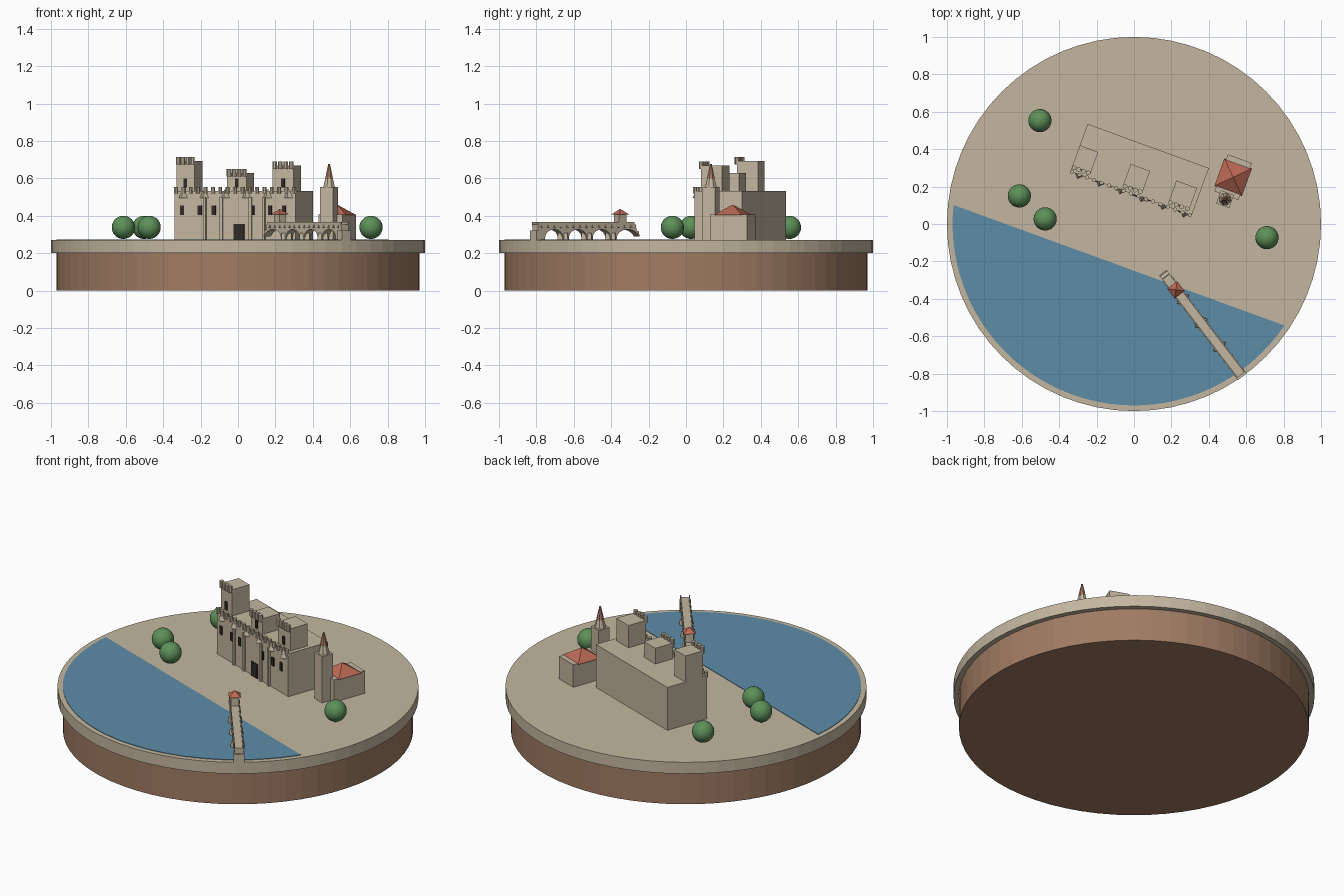
import bpy, bmesh, math
from mathutils import Matrix, Vector

old = bpy.data.objects.get("Cube")
if old:
    bpy.data.objects.remove(old, do_unlink=True)


def material(name, rgb):
    m = bpy.data.materials.new(name)
    m.use_nodes = True
    m.diffuse_color = (*rgb, 1)
    m.node_tree.nodes["Principled BSDF"].inputs["Base Color"].default_value = (*rgb, 1)
    return m


STONE = material("sandstone", (0.55, 0.47, 0.35))
EARTH = material("brown earth", (0.35, 0.20, 0.125))
WATER = material("river blue", (0.11, 0.265, 0.39))
ROOF = material("red tile", (0.50, 0.14, 0.09))
SPIRE = material("spire brown", (0.38, 0.20, 0.13))
LEAF = material("leaf green", (0.11, 0.28, 0.10))
DARK = material("dark opening", (0.03, 0.022, 0.02))

GROUND = 0.27
WORLD = Matrix()


def frame(x, y, degrees):
    return Matrix.Translation((x, y, 0)) @ Matrix.Rotation(math.radians(degrees), 4, 'Z')


def finish(name, bm, mat, at=WORLD):
    bmesh.ops.recalc_face_normals(bm, faces=bm.faces)
    me = bpy.data.meshes.new(name)
    bm.to_mesh(me)
    bm.free()
    me.materials.append(mat)
    ob = bpy.data.objects.new(name, me)
    ob.matrix_world = at
    bpy.context.collection.objects.link(ob)
    return ob


def box(name, x0, x1, y0, y1, z0, z1, mat, at=WORLD):
    bm = bmesh.new()
    size = Matrix.Diagonal((x1 - x0, y1 - y0, z1 - z0, 1))
    mid = Matrix.Translation(((x0 + x1) / 2, (y0 + y1) / 2, (z0 + z1) / 2))
    bmesh.ops.create_cube(bm, size=1, matrix=mid @ size)
    return finish(name, bm, mat, at)


def cone(name, x, y, z0, z1, r0, r1, sides, mat, at=WORLD, turn=0):
    bm = bmesh.new()
    m = Matrix.Translation((x, y, (z0 + z1) / 2)) @ Matrix.Rotation(math.radians(turn), 4, 'Z')
    bmesh.ops.create_cone(bm, cap_ends=True, segments=sides, radius1=r0, radius2=r1,
                          depth=z1 - z0, matrix=m)
    return finish(name, bm, mat, at)


def prism(name, points, move, mat, at=WORLD):
    bm = bmesh.new()
    face = bm.faces.new([bm.verts.new(p) for p in points])
    ext = bmesh.ops.extrude_face_region(bm, geom=[face])
    bmesh.ops.translate(bm, vec=move,
                        verts=[v for v in ext['geom'] if isinstance(v, bmesh.types.BMVert)])
    return finish(name, bm, mat, at)


# Round base and ground
cone("earth_base", 0, 0, 0, 0.205, 0.97, 0.97, 64, EARTH)
cone("ground_disc", 0, 0, 0.2, GROUND, 1, 1, 64, STONE)

# River: circle segment ending at the straight bank
a0, a1 = math.radians(174), math.radians(326)
shore = [(0.97 * math.cos(a), 0.97 * math.sin(a), GROUND - 0.002)
         for a in (a0 + (a1 - a0) * i / 40 for i in range(41))]
prism("river", shore, (0, 0, 0.005), WATER)

# Castle body
castle = frame(0.03, 0.29, -20)
FRONT = -0.135
box("castle_hall", -0.345, 0.345, FRONT, 0.135, GROUND - 0.01, 0.532, STONE, castle)
box("castle_door", -0.005, 0.055, FRONT - 0.007, FRONT + 0.01, GROUND, 0.355, DARK, castle)
for u in (-0.3, -0.2, -0.12, 0.1, 0.2, 0.28):
    box("hall_window", u - 0.011, u + 0.011, FRONT - 0.006, FRONT + 0.01, 0.405, 0.455, DARK, castle)
for u in (-0.17, -0.075, 0.09, 0.165):
    box("wall_pilaster", u - 0.008, u + 0.008, FRONT - 0.012, FRONT + 0.01, GROUND, 0.5, STONE, castle)
for i in range(6):
    cone("wall_turret", -0.295 + 0.12 * i, FRONT, 0.495, 0.54, 0.025, 0.004, 4, STONE, castle)
for i in range(17):
    cone("wall_merlon", -0.335 + 0.67 * i / 16, FRONT, 0.52, 0.555, 0.011, 0.011, 8, STONE, castle)

# Three towers with battlements along the front
for left, right, top in ((-0.345, -0.24, 0.692), (-0.055, 0.055, 0.628), (0.204, 0.322, 0.668)):
    box("castle_tower", left, right, -0.105, 0.013, 0.5, top, STONE, castle)
    mid = (left + right) / 2
    box("tower_window", mid - 0.01, mid + 0.01, -0.111, -0.1, 0.55, 0.6, DARK, castle)
    for i in range(4):
        u = left + 0.012 + (right - left - 0.024) * i / 3
        cone("tower_merlon", u, -0.11, top - 0.018, top + 0.022, 0.013, 0.013, 8, STONE, castle)

# Side house with hipped roof
house = frame(0.53, 0.25, -20)
box("house_walls", -0.068, 0.068, -0.105, 0.105, GROUND - 0.01, 0.408, STONE, house)
cone("house_roof", 0, 0, 0.405, 0.46, 0.111, 0, 4, ROOF, house, 45)

# Bell tower and its spire
bell = frame(0.487, 0.133, -20)
box("bell_tower", -0.037, 0.037, -0.037, 0.037, GROUND - 0.01, 0.553, STONE, bell)
cone("spire_drum", 0, 0, 0.55, 0.605, 0.034, 0.02, 8, STONE, bell)
cone("spire", 0, 0, 0.6, 0.66, 0.022, 0.009, 8, SPIRE, bell)
cone("spire_tip", 0, 0, 0.655, 0.677, 0.009, 0.005, 8, SPIRE, bell)

# Broken bridge: local x runs from the rim toward the bank
bridge = frame(0.572, -0.807, 180 - 52.6)
HALF = 0.024
DECK = 0.353
outline = [(0, GROUND), (0.05, GROUND)]
for i in range(3):
    c = 0.11 + 0.16 * i
    for k in range(9):
        a = math.pi * (1 - k / 8)
        outline.append((c + 0.06 * math.cos(a), 0.285 + 0.042 * math.sin(a)))
    outline += [(c + 0.06, GROUND)] if i == 2 else [(c + 0.06, GROUND), (c + 0.1, GROUND)]
outline.append((0.53, GROUND))
for k in range(8):
    a = math.pi * (1 - k / 9)
    outline.append((0.605 + 0.072 * math.cos(a), 0.285 + 0.042 * math.sin(a)))
outline += [(0.686, 0.29), (0.68, 0.315), (0.665, 0.325), (0.66, DECK), (0, DECK)]
prism("bridge_arches", [(s, -HALF, z) for s, z in outline], (0, 2 * HALF, 0), STONE, bridge)
for side in (-1, 1):
    y = side * HALF
    box("bridge_parapet", 0, 0.65, y - 0.003, y + 0.003, DECK - 0.012, 0.366, STONE, bridge)
    for i in range(15):
        s = 0.025 + 0.043 * i
        box("parapet_corbel", s - 0.005, s + 0.005, y - 0.007, y + 0.007, 0.335, 0.35, STONE, bridge)
for s in (0.19, 0.35, 0.51):
    cone("pier_cutwater", s, 0, GROUND, 0.308, 0.04, 0.036, 4, STONE, bridge)
box("bridge_abutment", -0.012, 0.03, -0.03, 0.03, GROUND, 0.32, STONE, bridge)

# Bridge chapel
box("chapel_walls", 0.548, 0.598, -0.022, 0.022, 0.34, 0.412, STONE, bridge)
cone("chapel_roof", 0.573, 0, 0.408, 0.437, 0.047, 0, 4, ROOF, bridge, 45)

# Trees
for x, y in ((-0.503, 0.553), (-0.613, 0.15), (-0.475, 0.027), (0.711, -0.073)):
    bm = bmesh.new()
    bmesh.ops.create_uvsphere(bm, u_segments=24, v_segments=14, radius=0.062,
                              matrix=Matrix.Translation((x, y, 0.338)))
    tree = finish("tree_crown", bm, LEAF)
    for p in tree.data.polygons:
        p.use_smooth = True
